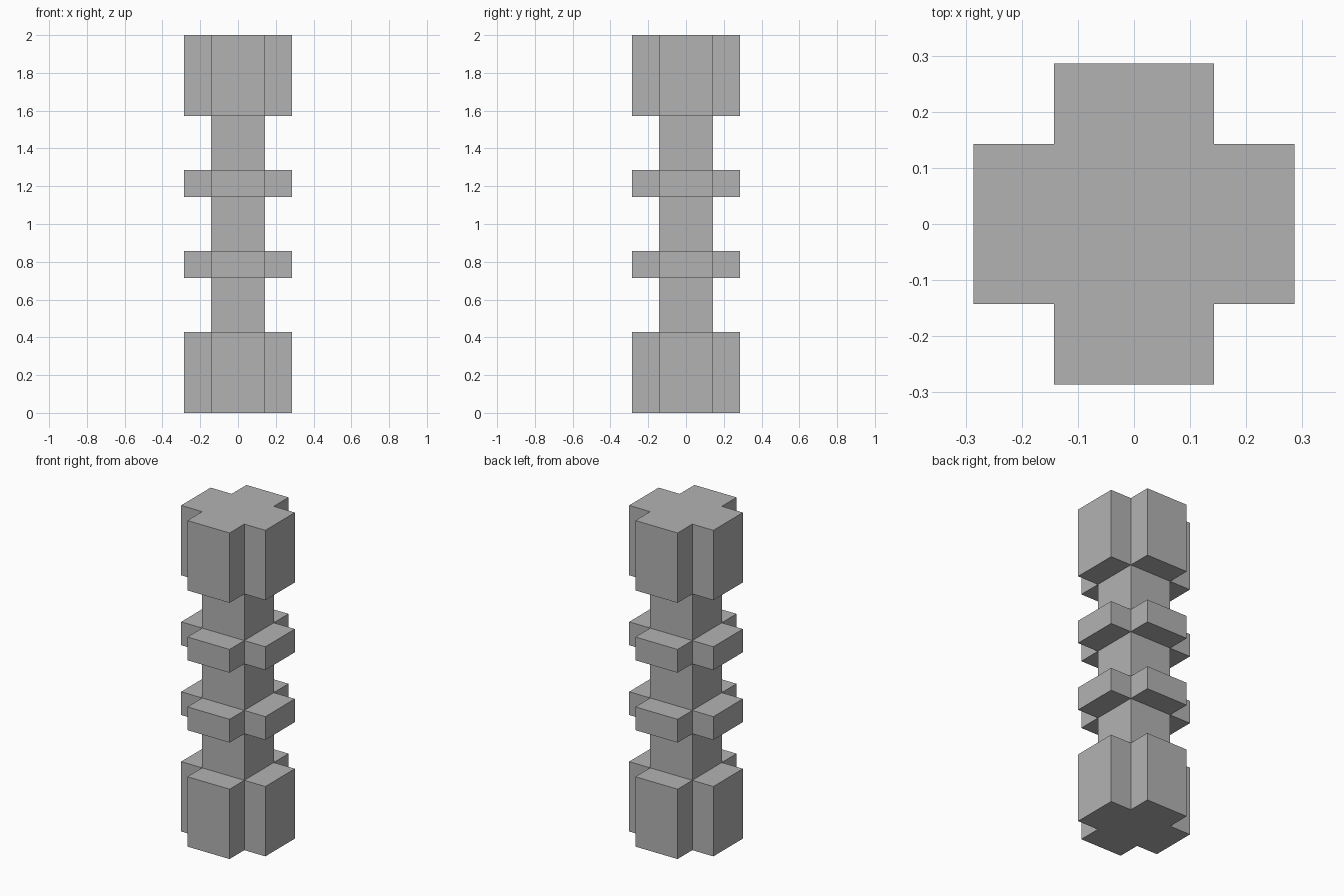
import bpy
import bmesh

cube = bpy.data.objects.get("Cube")
if cube:
    bpy.data.objects.remove(cube)

UNIT = 2 / 14                           # block size shared by every part
LEVELS = (0, 3, 5, 6, 8, 9, 11, 14)     # storeys: block, shaft, ring, shaft, ring, shaft, block

grey = bpy.data.materials.new("plain grey")
grey.use_nodes = True
color = (0.45, 0.45, 0.45, 1)
grey.diffuse_color = color
grey.node_tree.nodes["Principled BSDF"].inputs["Base Color"].default_value = color


def extrude(bm, face, offset):
    """Push one face out by an offset and return the new end face."""
    geom = bmesh.ops.extrude_face_region(bm, geom=[face])["geom"]
    verts = [g for g in geom if isinstance(g, bmesh.types.BMVert)]
    bmesh.ops.translate(bm, verts=verts, vec=offset)
    return next(g for g in geom if isinstance(g, bmesh.types.BMFace))


# Square shaft, stacked storey by storey
bm = bmesh.new()
bmesh.ops.create_cube(bm, size=2 * UNIT)
for v in bm.verts:
    v.co.z = LEVELS[1] * UNIT if v.co.z > 0 else 0
bm.normal_update()
top = max(bm.faces, key=lambda f: f.calc_center_median().z)
for low, high in zip(LEVELS[1:], LEVELS[2:]):
    top = extrude(bm, top, (0, 0, (high - low) * UNIT))
bm.normal_update()

# Four arms on every other storey: end blocks and rings
for low, high in list(zip(LEVELS, LEVELS[1:]))[::2]:
    sides = [f for f in bm.faces if abs(f.normal.z) < 0.5
             and low * UNIT < f.calc_center_median().z < high * UNIT]
    for face in sides:
        extrude(bm, face, face.normal * UNIT)

# Merge the flat cross-shaped ends
bm.normal_update()
seams = [e for e in bm.edges if len(e.link_faces) == 2
         and all(abs(f.normal.z) > 0.9 for f in e.link_faces)]
bmesh.ops.dissolve_edges(bm, edges=seams, use_verts=False)
bmesh.ops.recalc_face_normals(bm, faces=bm.faces)

mesh = bpy.data.meshes.new("pillar")
bm.to_mesh(mesh)
bm.free()
mesh.materials.append(grey)
bpy.context.collection.objects.link(bpy.data.objects.new("pillar", mesh))
